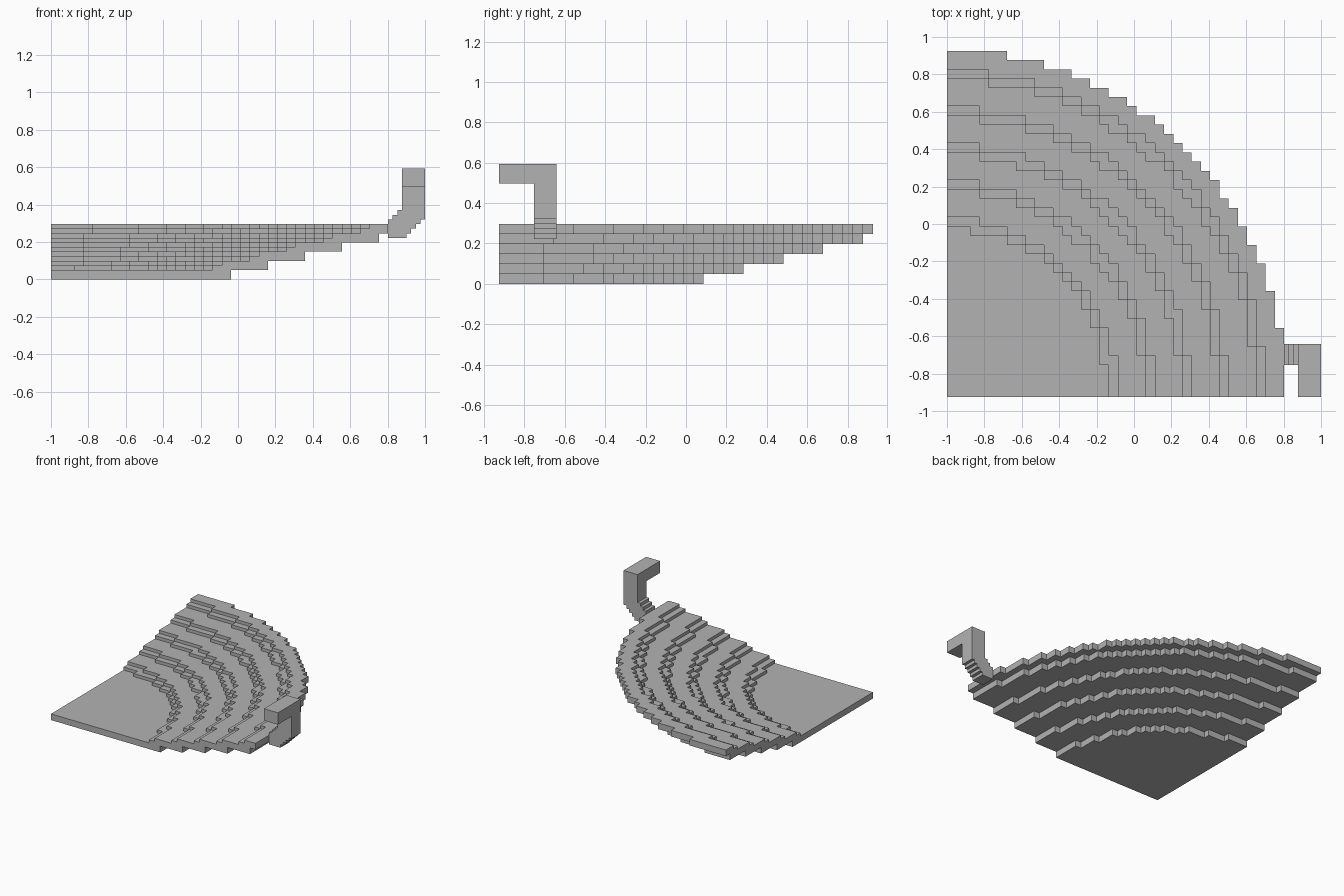
import bpy
import bmesh
import math

if "Cube" in bpy.data.objects:
    bpy.data.objects.remove(bpy.data.objects["Cube"])

UNIT = 2 / 40.5              # one block
HALF = UNIT / 2
X0, Y0 = -1.0, -18.75 * UNIT  # corner of the quarter bowl
OUTER = 36.5                 # rim radius in blocks

stone = bpy.data.materials.new("stone grey")
stone.use_nodes = True
GREY = (0.45, 0.45, 0.45, 1)
stone.diffuse_color = GREY
stone.node_tree.nodes["Principled BSDF"].inputs["Base Color"].default_value = GREY


def finish(bm, name):
    bmesh.ops.remove_doubles(bm, verts=bm.verts, dist=1e-5)
    mesh = bpy.data.meshes.new(name)
    bm.to_mesh(mesh)
    bm.free()
    mesh.materials.append(stone)
    obj = bpy.data.objects.new(name, mesh)
    bpy.context.collection.objects.link(obj)
    return obj


def prism(name, outline, offset):
    """Extrude a flat outline along an offset vector."""
    bm = bmesh.new()
    face = bm.faces.new([bm.verts.new(p) for p in outline])
    new = bmesh.ops.extrude_face_region(bm, geom=[face])["geom"]
    moved = [v for v in new if isinstance(v, bmesh.types.BMVert)]
    bmesh.ops.translate(bm, verts=moved, vec=offset)
    bmesh.ops.recalc_face_normals(bm, faces=bm.faces)
    return finish(bm, name)


def span(i, j):
    """Bottom and top height of a block column, or None outside the rim."""
    r = math.hypot(i, j - 1)
    if i < 0 or j < 0 or r > OUTER:
        return None
    low = sum(r > 19.25 + 4 * k for k in range(5))
    high = 1 + sum(0.5 * (r > 17.25 + 4 * k) + 0.5 * (r > 18.25 + 4 * k)
                   for k in range(5))
    return low, high


# Stepped seating bowl: block columns with walls only where heights differ
bm = bmesh.new()


def quad(*points):
    bm.faces.new([bm.verts.new((X0 + x * UNIT, Y0 + y * UNIT, z * UNIT))
                  for x, y, z in points])


def wall(a, b, z0, z1):
    """Upright face; the solid lies to the left of a-b."""
    if z1 > z0:
        quad((*a, z0), (*b, z0), (*b, z1), (*a, z1))


for i in range(38):
    for j in range(39):
        cell = span(i, j)
        if cell is None:
            continue
        low, high = cell
        xa, xb = max(i - 0.5, 0), i + 0.5
        ya, yb = max(j - 0.5, 0), j + 0.5
        corners = [(xa, ya), (xb, ya), (xb, yb), (xa, yb)]
        quad(*[(x, y, high) for x, y in corners])
        quad(*[(x, y, low) for x, y in reversed(corners)])
        for side, (di, dj) in enumerate([(0, -1), (1, 0), (0, 1), (-1, 0)]):
            a, b = corners[side], corners[(side + 1) % 4]
            other = span(i + di, j + dj)
            if other is None:
                wall(a, b, low, high)
            else:
                wall(a, b, max(low, other[1]), high)
                wall(a, b, low, min(high, other[0]))
finish(bm, "stepped_seating")

# Stair-shaped bracket rising from the rim
under, over = [(73, 9)], [(73, 13)]
for k in range(4):
    under += [(77 + k, 9 + k), (77 + k, 10 + k)]
for k in range(2):
    over += [(74 + k, 13 + k), (74 + k, 14 + k)]
outline = under + [(76, 13), (76, 15)] + over[::-1]
front, back = Y0 + 7 * HALF, Y0 + 11.5 * HALF
prism("bracket_arm", [(X0 + x * HALF, front, z * HALF) for x, z in outline],
      (0, back - front, 0))

# Upright post with a head reaching forward
top, shelf, foot = 24 * HALF, 0.498, 13 * HALF
hook = [(back, foot), (back, top), (Y0, top), (Y0, shelf), (front, shelf), (front, foot)]
prism("hooked_post", [(X0 + 76 * HALF, y, z) for y, z in hook], (5 * HALF, 0, 0))
